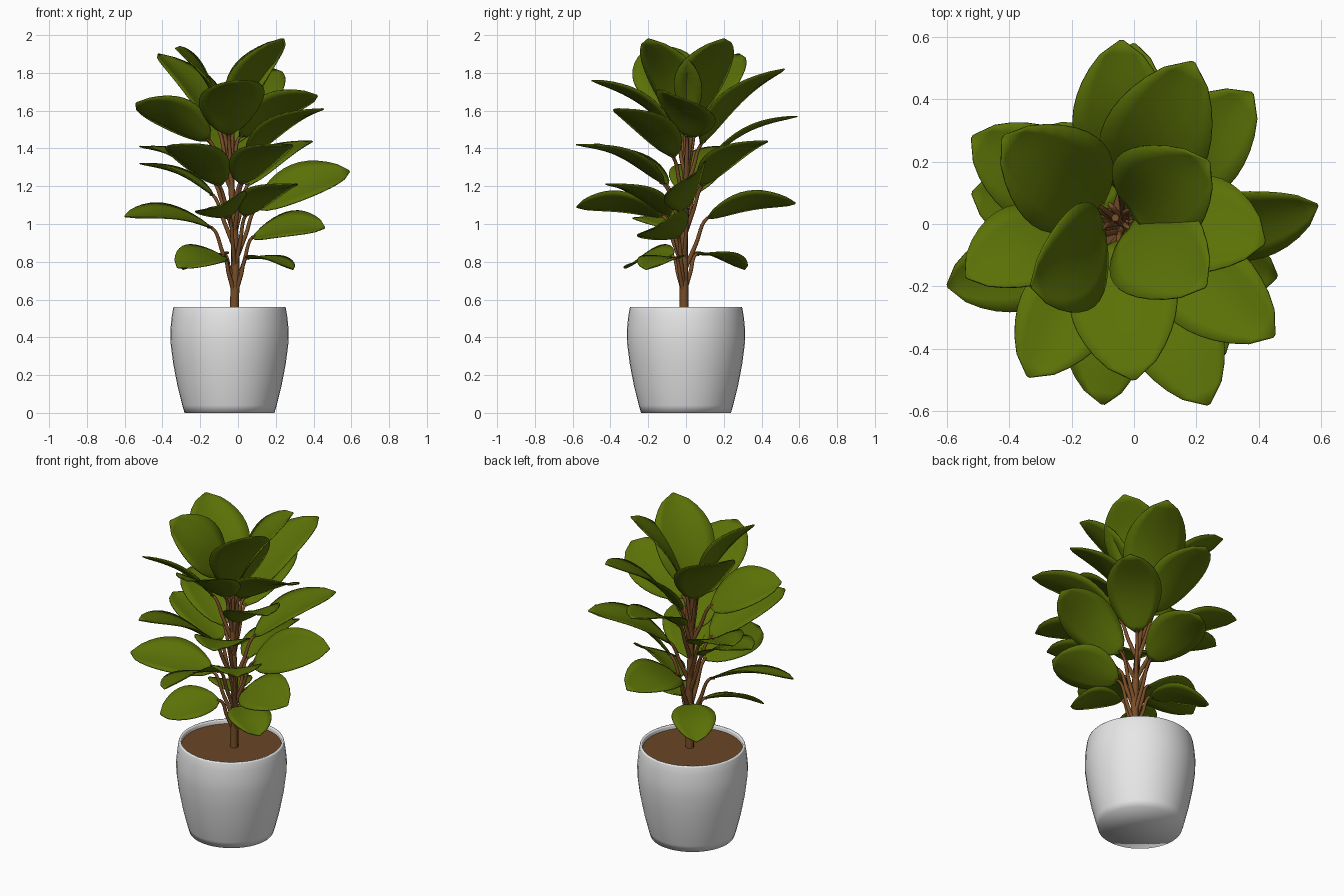
import bpy
import bmesh
from math import sin, cos, pi
from mathutils import Vector

cube = bpy.data.objects.get("Cube")
if cube:
    bpy.data.objects.remove(cube, do_unlink=True)


def material(name, rgb):
    mat = bpy.data.materials.new(name)
    mat.use_nodes = True
    mat.diffuse_color = (*rgb, 1)
    bsdf = mat.node_tree.nodes["Principled BSDF"]
    bsdf.inputs["Base Color"].default_value = (*rgb, 1)
    bsdf.inputs["Roughness"].default_value = 0.6
    return mat


LEAF_GREEN = material("leaf green", (0.105, 0.165, 0.002))
STEM_BROWN = material("stem brown", (0.19, 0.075, 0.02))
SOIL_BROWN = material("soil brown", (0.145, 0.06, 0.02))
POT_WHITE = material("pot white", (0.8, 0.8, 0.8))

POT_CENTRE = Vector((-0.045, 0, 0))
UP = Vector((0, 0, 1))


def mesh_object(name, bm, mat, angle):
    bmesh.ops.recalc_face_normals(bm, faces=bm.faces)
    mesh = bpy.data.meshes.new(name)
    bm.to_mesh(mesh)
    bm.free()
    mesh.materials.append(mat)
    obj = bpy.data.objects.new(name, mesh)
    bpy.context.collection.objects.link(obj)
    bpy.ops.object.select_all(action="DESELECT")
    obj.select_set(True)
    bpy.context.view_layer.objects.active = obj
    bpy.ops.object.shade_smooth_by_angle(angle=angle)
    return obj


def lathe(name, profile, mat, sides=40):
    """Spin an (r, z) profile around the pot axis; r = 0 closes the end."""
    bm = bmesh.new()
    verts = [bm.verts.new(POT_CENTRE + Vector((r, 0, z))) for r, z in profile]
    edges = [bm.edges.new(pair) for pair in zip(verts, verts[1:])]
    bmesh.ops.spin(bm, geom=verts + edges, cent=POT_CENTRE, axis=UP,
                   angle=2 * pi, steps=sides)
    bmesh.ops.remove_doubles(bm, verts=bm.verts, dist=0.0005)
    return mesh_object(name, bm, mat, pi)


def tube(name, points, radius, taper, mat):
    """A round stalk through the given points, thinner at its far end."""
    curve = bpy.data.curves.new(name, "CURVE")
    curve.dimensions = "3D"
    curve.bevel_depth = radius
    curve.bevel_resolution = 2
    curve.resolution_u = 6
    curve.use_fill_caps = True
    spline = curve.splines.new("BEZIER")
    spline.bezier_points.add(len(points) - 1)
    for i, (bp, co) in enumerate(zip(spline.bezier_points, points)):
        bp.co = co
        bp.handle_left_type = bp.handle_right_type = "AUTO"
        bp.radius = 1 - (1 - taper) * i / (len(points) - 1)
    curve.materials.append(mat)
    obj = bpy.data.objects.new(name, curve)
    bpy.context.collection.objects.link(obj)
    return obj


def leaf_blade(name, base, tip, width, roll, rows=12, cols=6):
    """An arched, lightly cupped oval blade from base to tip."""
    axis = tip - base
    length = axis.length
    axis.normalize()
    flat = axis.cross(UP).normalized()
    lift = flat.cross(axis)
    side = flat * cos(roll) + lift * sin(roll)
    normal = side.cross(axis)
    bm = bmesh.new()
    grid = []
    for i in range(rows + 1):
        t = i / rows
        half = width / 2 * max(sin(pi * t), 0.004) ** 0.6
        row = []
        for j in range(cols + 1):
            v = 2 * j / cols - 1
            rise = 0.1 * length * sin(pi * t) + 0.16 * half * (abs(v) ** 1.5 - 0.5)
            row.append(bm.verts.new(base + axis * (length * t)
                                    + side * (half * v) + normal * rise))
        grid.append(row)
    for a, b in zip(grid, grid[1:]):
        for j in range(cols):
            bm.faces.new((a[j], a[j + 1], b[j + 1], b[j]))
    obj = mesh_object(name, bm, LEAF_GREEN, 1.2)
    thick = obj.modifiers.new("thickness", "SOLIDIFY")
    thick.thickness = 0.006
    thick.offset = 0
    return obj


# Pot with a rounded belly, thin rim and inner wall
lathe("pot", [(0, 0), (0.238, 0), (0.25, 0.04), (0.275, 0.14), (0.298, 0.26),
              (0.312, 0.37), (0.313, 0.44), (0.306, 0.51), (0.299, 0.552),
              (0.296, 0.56), (0.286, 0.56), (0.283, 0.552), (0.283, 0.5)], POT_WHITE)
lathe("soil", [(0, 0.535), (0.284, 0.535)], SOIL_BROWN)

# Main stem
stem_points = [Vector(p) for p in ((-0.02, -0.01, 0.5), (-0.015, -0.01, 0.85),
                                   (-0.035, 0, 1.2), (-0.06, 0.02, 1.55))]
tube("main_stem", stem_points, 0.025, 0.5, STEM_BROWN)


def stem_at(z):
    for a, b in zip(stem_points, stem_points[1:]):
        if z <= b.z:
            return a.lerp(b, (z - a.z) / (b.z - a.z))
    return stem_points[-1].copy()


# Leaves by tier: blade width, stalk rise, stalk reach,
# then tip x, y, z, climb from base to tip and sideways roll
TIERS = {
    "crown": (0.35, 0.24, 0.13, [
        (-0.33, -0.2, 1.93, 0.34, 0.6),
        (0.24, 0.2, 1.98, 0.42, -0.1),
        (-0.42, 0.28, 1.9, 0.4, 0),
        (0.19, 0.52, 1.82, 0.4, 0),
        (0.23, -0.2, 1.98, 0.46, 0),
        (0, -0.5, 1.76, 0.29, -0.1),
        (0.42, -0.06, 1.68, 0.22, 0.4),
    ]),
    "upper": (0.31, 0.26, 0.2, [
        (-0.54, -0.17, 1.64, 0.2, -0.5),
        (0.45, -0.36, 1.61, 0.26, 0),
        (-0.04, 0.59, 1.57, 0.22, 0),
        (0.38, 0.42, 1.44, 0.24, 0),
        (0.24, -0.58, 1.42, 0.21, 0),
        (-0.34, -0.49, 1.42, 0.22, -0.1),
        (-0.52, 0.28, 1.41, 0.18, 0),
    ]),
    "middle": (0.29, 0.28, 0.2, [
        (-0.52, 0.1, 1.32, 0.17, 0),
        (0.59, 0.06, 1.28, 0.2, -0.7),
        (0.29, -0.42, 1.21, 0.17, 0),
        (-0.1, -0.58, 1.09, 0.05, -0.4),
        (0, 0.58, 1.11, 0.08, 0.35),
        (-0.6, -0.2, 1.04, 0.06, 0.3),
        (0.46, -0.17, 0.98, 0.05, -0.5),
    ]),
    "lower": (0.25, 0.2, 0.2, [
        (-0.32, -0.31, 0.77, -0.06, 0.4),
        (0.29, -0.21, 0.76, -0.06, 0),
        (-0.29, 0.31, 0.76, -0.08, 0),
    ]),
}

for tier, (width, stalk_rise, reach, leaves) in TIERS.items():
    for n, (x, y, z, climb, roll) in enumerate(leaves, 1):
        tip = Vector((x, y, z))
        foot = stem_at(max(z - climb - stalk_rise, 0.62))
        base = stem_at(z - climb).lerp(tip, reach)
        base.z = z - climb
        leaf_blade(f"{tier}_leaf_{n}", base, tip, width, roll)
        # Stalk leaves the stem, bends out and runs into the blade
        bend = foot.lerp(base, 0.5)
        inside = base.lerp(tip, 0.05)
        tube(f"{tier}_stalk_{n}", [foot, bend, base, inside], 0.013, 0.5, STEM_BROWN)
